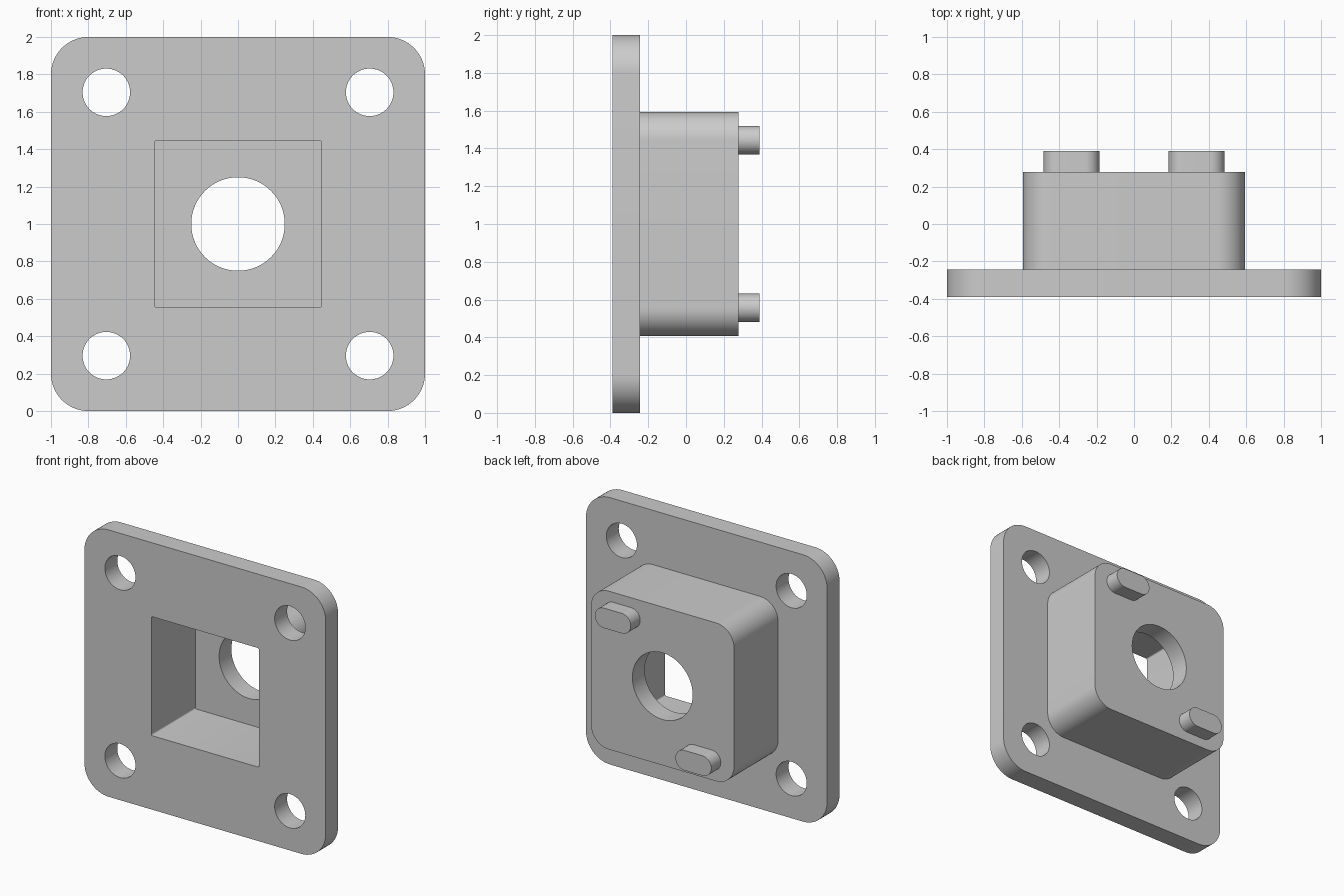
import bpy, bmesh
from math import sin, cos, pi, radians

cube = bpy.data.objects.get("Cube")
if cube:
    bpy.data.objects.remove(cube, do_unlink=True)

# One plain grey for the whole casting
grey = bpy.data.materials.new("light_grey")
grey.use_nodes = True
colour = (0.6, 0.6, 0.6, 1)
grey.diffuse_color = colour
grey.node_tree.nodes["Principled BSDF"].inputs["Base Color"].default_value = colour


def rounded(name, cx, cz, half_x, half_z, radius, front, back, steps=14):
    """Rounded rectangle in x-z, extruded along y from front to back."""
    bm = bmesh.new()
    ring = []
    for i, (sx, sz) in enumerate([(1, 1), (-1, 1), (-1, -1), (1, -1)]):
        for k in range(steps + 1):
            a = (i + k / steps) * pi / 2
            ring.append(bm.verts.new((cx + sx * (half_x - radius) + radius * cos(a), front,
                                      cz + sz * (half_z - radius) + radius * sin(a))))
    bmesh.ops.remove_doubles(bm, verts=ring, dist=1e-5)
    face = bm.faces.new([v for v in ring if v.is_valid])
    extruded = bmesh.ops.extrude_face_region(bm, geom=[face])["geom"]
    bmesh.ops.translate(bm, vec=(0, back - front, 0),
                        verts=[g for g in extruded if isinstance(g, bmesh.types.BMVert)])
    bmesh.ops.recalc_face_normals(bm, faces=bm.faces)
    mesh = bpy.data.meshes.new(name)
    bm.to_mesh(mesh)
    bm.free()
    obj = bpy.data.objects.new(name, mesh)
    bpy.context.collection.objects.link(obj)
    mesh.materials.append(grey)
    return obj


def activate(obj):
    bpy.ops.object.select_all(action="DESELECT")
    obj.select_set(True)
    bpy.context.view_layer.objects.active = obj


def combine(target, tool, operation):
    activate(target)
    mod = target.modifiers.new("combine", "BOOLEAN")
    mod.operation, mod.solver, mod.object = operation, "EXACT", tool
    bpy.ops.object.modifier_apply(modifier=mod.name)
    bpy.data.objects.remove(tool, do_unlink=True)


MID = 1.0
FRONT, PLATE_BACK, FLOOR, HOUSING_BACK, PEG_BACK = -0.39, -0.243, 0.133, 0.278, 0.39

# Flange plate with the housing fused to its back
body = rounded("flange_body", 0, MID, 1, 1, 0.2, FRONT, PLATE_BACK)
housing = rounded("housing", 0, MID, 0.593, 0.593, 0.148, -0.3, HOUSING_BACK)
combine(body, housing, "UNION")

# Square pocket from the front, then the round bore through its floor
pocket = rounded("pocket_cutter", 0, MID, 0.446, 0.446, 0.01, FRONT - 0.1, FLOOR, 4)
combine(body, pocket, "DIFFERENCE")
bore = rounded("bore_cutter", 0, MID, 0.25, 0.25, 0.25, 0, 0.5)
combine(body, bore, "DIFFERENCE")

# Four mounting holes
for sx in (-1, 1):
    for sz in (-1, 1):
        hole = rounded("hole_cutter", sx * 0.704, MID + sz * 0.704,
                       0.127, 0.127, 0.127, FRONT - 0.1, PLATE_BACK + 0.1)
        combine(body, hole, "DIFFERENCE")

# Two locating pegs on opposite corners of the housing
upper = rounded("upper_left_peg", 0.334, MID + 0.444, 0.149, 0.075, 0.075, HOUSING_BACK, PEG_BACK)
lower = rounded("lower_right_peg", -0.334, MID - 0.444, 0.149, 0.075, 0.075, HOUSING_BACK, PEG_BACK)

for part in (body, upper, lower):
    activate(part)
    bpy.ops.object.shade_smooth_by_angle(angle=radians(30))
